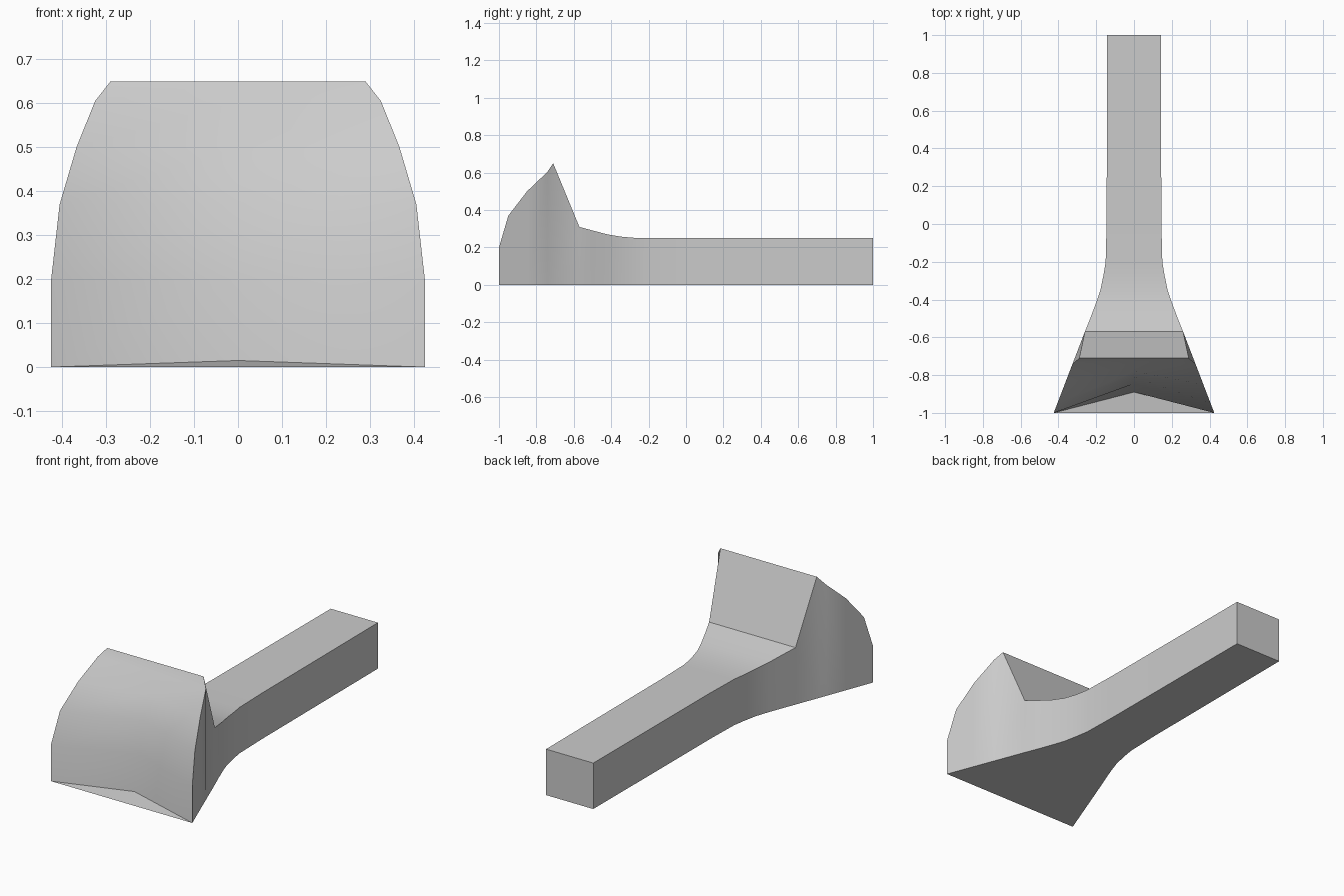
import bpy, bmesh, math

if "Cube" in bpy.data.objects:
    bpy.data.objects.remove(bpy.data.objects["Cube"])

# Half width of the plan outline (y, half width)
OUTLINE = [(-1, .425), (-.57, .26), (-.45, .212), (-.35, .178), (-.28, .163),
           (-.2, .15), (0, .145), (1, .142)]

# Front of the head: (y at sides, height, y on the centre line)
FRONT = [(-1, .2, -.846), (-.95, .37, -.81), (-.85, .5, -.78),
         (-.74, .605, -.73), (-.71, .65, -.71)]

# Back slope and handle top: (y, height)
BACK = [(-.57, .31), (-.5, .291), (-.42, .27), (-.35, .258), (-.27, .251),
        (-.2, .25), (0, .25), (1, .25)]


def half_width(y):
    for (y0, w0), (y1, w1) in zip(OUTLINE, OUTLINE[1:]):
        if y <= y1:
            return w0 + (w1 - w0) * (y - y0) / (y1 - y0)
    return OUTLINE[-1][1]


bm = bmesh.new()


def pair(y, z, w):
    return [bm.verts.new((s * w, y, z)) for s in (-1, 1)]


# Flared head with shallow V-shaped front
stations = []
first = pair(-1, 0, half_width(-1))
centre = bm.verts.new((0, -.89, .015))
bm.faces.new((first[0], first[1], centre))
prev, prev_c = first, centre
for y, z, cy in FRONT:
    ridge = z == .65
    top = pair(y, z, .29 if ridge else half_width(y))
    c = bm.verts.new((0, cy, z))
    bm.faces.new((prev[0], prev_c, c, top[0]))
    bm.faces.new((prev_c, prev[1], top[1], c))
    base = first if y == -1 else pair(y, 0, half_width(y))
    stations.append((base, top))
    prev, prev_c = top, c

# Back slope running into the handle
for i, (y, z) in enumerate(BACK):
    w = half_width(y)
    top = pair(y, z, w)
    if i == 0:
        bm.faces.new((prev[0], prev_c, prev[1], top[1], top[0]))
    else:
        bm.faces.new((prev[0], prev[1], top[1], top[0]))
    stations.append((pair(y, 0, w), top))
    prev = top

# Side walls, underside and handle end
for (b0, t0), (b1, t1) in zip(stations, stations[1:]):
    for s in (0, 1):
        bm.faces.new((b0[s], b1[s], t1[s], t0[s]))
    bm.faces.new((b0[0], b0[1], b1[1], b1[0]))
base, top = stations[-1]
bm.faces.new((base[0], base[1], top[1], top[0]))
bmesh.ops.recalc_face_normals(bm, faces=bm.faces[:])

mesh = bpy.data.meshes.new("flared_head_and_handle")
bm.to_mesh(mesh)
bm.free()
obj = bpy.data.objects.new("flared_head_and_handle", mesh)
bpy.context.collection.objects.link(obj)
bpy.context.view_layer.objects.active = obj
obj.select_set(True)
bpy.ops.object.shade_smooth_by_angle(angle=math.radians(40))
